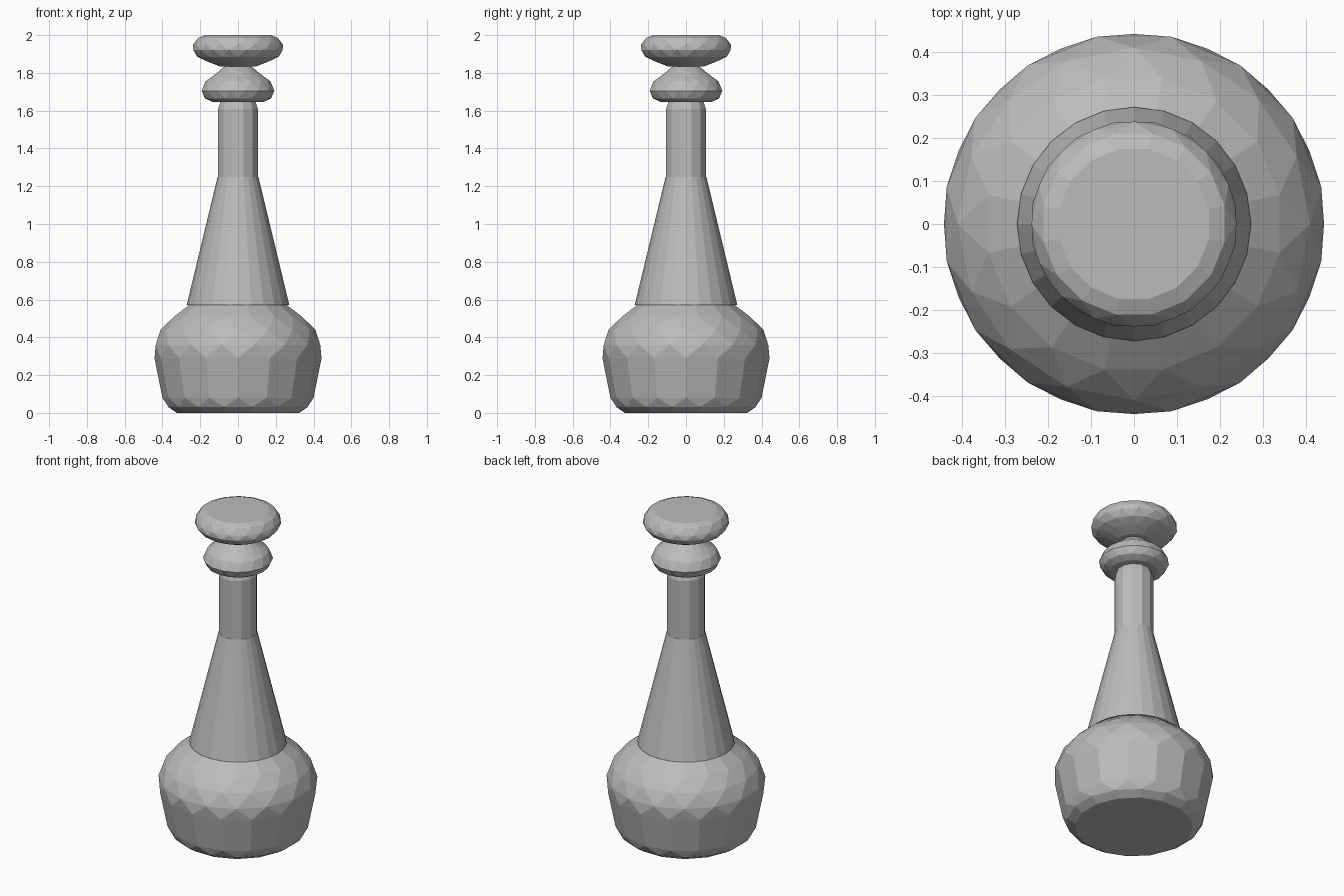
import bpy, bmesh
from math import cos, sin, pi

cube = bpy.data.objects.get("Cube")
if cube:
    bpy.data.objects.remove(cube, do_unlink=True)

grey = bpy.data.materials.new("plain grey")
grey.use_nodes = True
colour = (0.5, 0.5, 0.5, 1)
grey.diffuse_color = colour
grey.node_tree.nodes["Principled BSDF"].inputs["Base Color"].default_value = colour


def lathe(name, rings, sides, smooth=0):
    """Stack rings of (radius, height, turn); rings turned half a step are joined by triangles."""
    bm = bmesh.new()
    loops = []
    for r, z, turn in rings:
        loops.append([bm.verts.new((r * cos(a), r * sin(a), z))
                      for a in (2 * pi * (i + turn) / sides for i in range(sides))])
    for k in range(len(rings) - 1):
        low, high = loops[k], loops[k + 1]
        step = rings[k + 1][2] - rings[k][2]
        for i in range(sides):
            j = (i + 1) % sides
            if step == 0:
                bm.faces.new((low[i], low[j], high[j], high[i]))
            elif step > 0:
                bm.faces.new((low[i], low[j], high[i]))
                bm.faces.new((low[j], high[j], high[i]))
            else:
                bm.faces.new((low[i], low[j], high[j]))
                bm.faces.new((low[i], high[j], high[i]))
    bm.faces.new(loops[0][::-1])
    bm.faces.new(loops[-1])
    mesh = bpy.data.meshes.new(name)
    bm.to_mesh(mesh)
    bm.free()
    mesh.materials.append(grey)
    obj = bpy.data.objects.new(name, mesh)
    bpy.context.collection.objects.link(obj)
    if smooth:
        bpy.ops.object.select_all(action="DESELECT")
        obj.select_set(True)
        bpy.context.view_layer.objects.active = obj
        bpy.ops.object.shade_smooth_by_angle(angle=smooth)
    return obj


# Heavy faceted foot
lathe("base", [(0.33, 0, 0.5), (0.375, 0.03, 0.5), (0.4, 0.08, 0), (0.442, 0.29, 0),
               (0.444, 0.36, 0.5), (0.41, 0.44, 0), (0.345, 0.51, 0.5), (0.265, 0.57, 0.5)], 16)

# Tapered body and straight neck
lathe("body", [(0.272, 0.57, 0), (0.108, 1.25, 0)], 24)
lathe("neck", [(0.109, 1.245, 0.5), (0.109, 1.61, 0.5), (0.095, 1.65, 0.5)], 12)

# Collar bead and flattened crown
lathe("collar", [(0.135, 1.645, 0.5), (0.175, 1.665, 0), (0.196, 1.705, 0.5),
                 (0.172, 1.755, 0), (0.12, 1.795, 0.5), (0.065, 1.84, 0.5)], 16)
lathe("crown", [(0.1, 1.835, 0.5), (0.165, 1.86, 0.5), (0.215, 1.885, 0), (0.241, 1.92, 0.5),
                (0.238, 1.95, 0), (0.215, 1.985, 0.5), (0.178, 2.0, 0.5)], 16)
